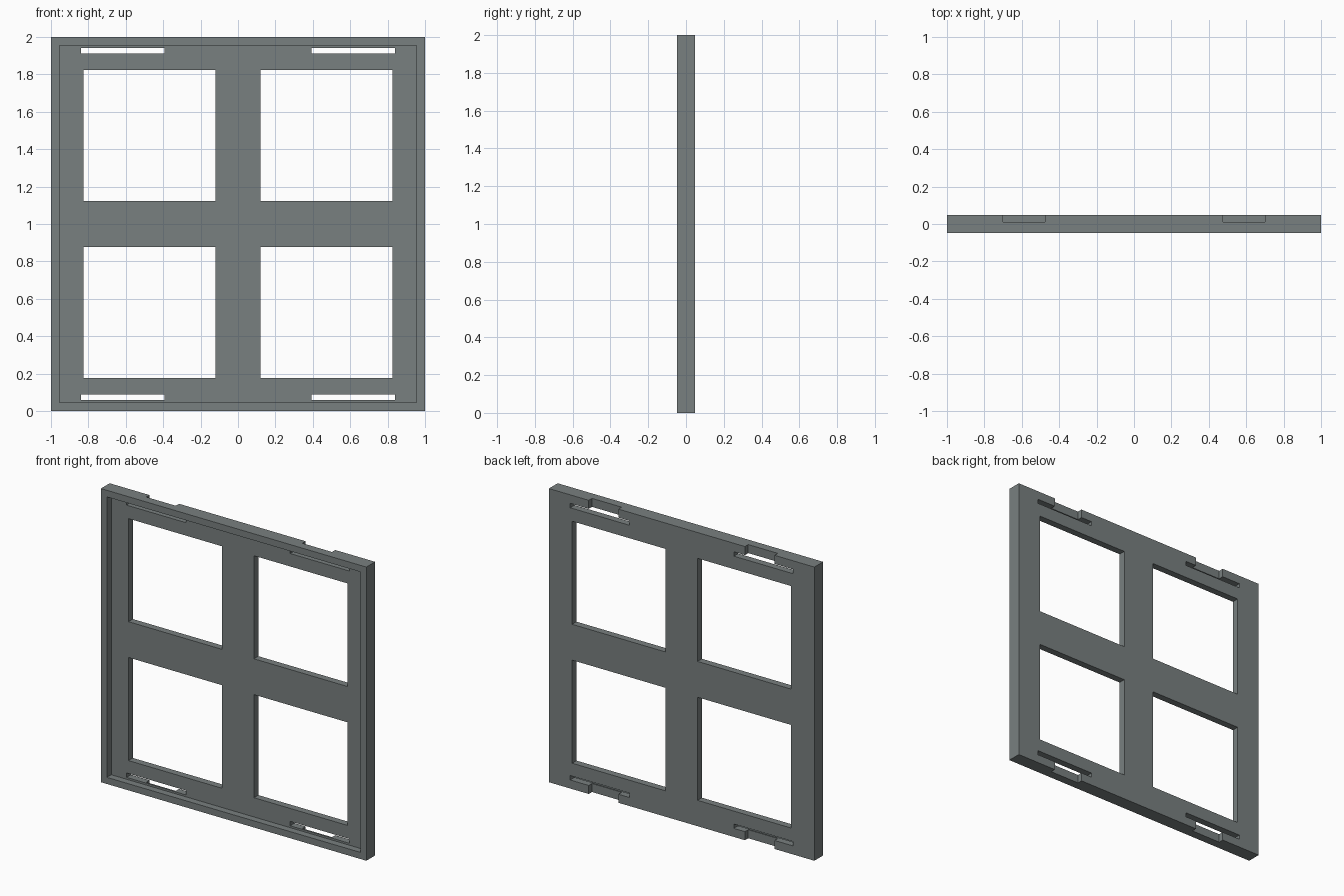
import bpy

if "Cube" in bpy.data.objects:
    bpy.data.objects.remove(bpy.data.objects["Cube"])

HALF_T = 0.047      # half of the panel thickness


def box(name, x0, x1, y0, y1, z0, z1):
    """Axis-aligned box given by its limits."""
    bpy.ops.mesh.primitive_cube_add(
        size=1, location=((x0 + x1) / 2, (y0 + y1) / 2, (z0 + z1) / 2))
    ob = bpy.context.object
    ob.name = name
    ob.scale = (x1 - x0, y1 - y0, z1 - z0)
    bpy.ops.object.transform_apply(location=True, rotation=False, scale=True)
    return ob


def cut(target, *limits):
    """Subtract a box from the target and discard the cutter."""
    cutter = box("cutter", *limits)
    cutter.hide_render = True
    mod = target.modifiers.new("cut", 'BOOLEAN')
    mod.operation = 'DIFFERENCE'
    mod.solver = 'EXACT'
    mod.object = cutter
    bpy.context.view_layer.objects.active = target
    bpy.ops.object.modifier_apply(modifier=mod.name)
    bpy.data.objects.remove(cutter, do_unlink=True)


def mirrored(a, b, side, centre=0.0):
    """Range a..b measured from a centre, flipped to the given side."""
    return sorted((centre + side * a, centre + side * b))


# Square panel
frame = box("window_frame_panel", -1, 1, -HALF_T, HALF_T, 0, 2)

# Shallow front recess leaving a thin rim
cut(frame, -0.955, 0.955, -0.2, 0.0, 0.045, 1.955)

for sx in (-1, 1):
    for sz in (-1, 1):
        # Window opening
        cut(frame, *mirrored(0.12, 0.825, sx), -0.2, 0.2,
            *mirrored(0.122, 0.824, sz, 1))
        # Long thin slot near the edge
        cut(frame, *mirrored(0.393, 0.84, sx), -0.2, 0.2,
            *mirrored(0.912, 0.942, sz, 1))
        # Clip notch on the back, from the slot out to the edge
        cut(frame, *mirrored(0.477, 0.70, sx), 0.012, 0.2,
            *mirrored(0.925, 1.1, sz, 1))

# Grey-green colour
grey = bpy.data.materials.new("slate grey")
grey.diffuse_color = (0.19, 0.215, 0.215, 1)
grey.use_nodes = True
grey.node_tree.nodes["Principled BSDF"].inputs["Base Color"].default_value = grey.diffuse_color
frame.data.materials.clear()
frame.data.materials.append(grey)
for poly in frame.data.polygons:
    poly.material_index = 0
    poly.use_smooth = False
